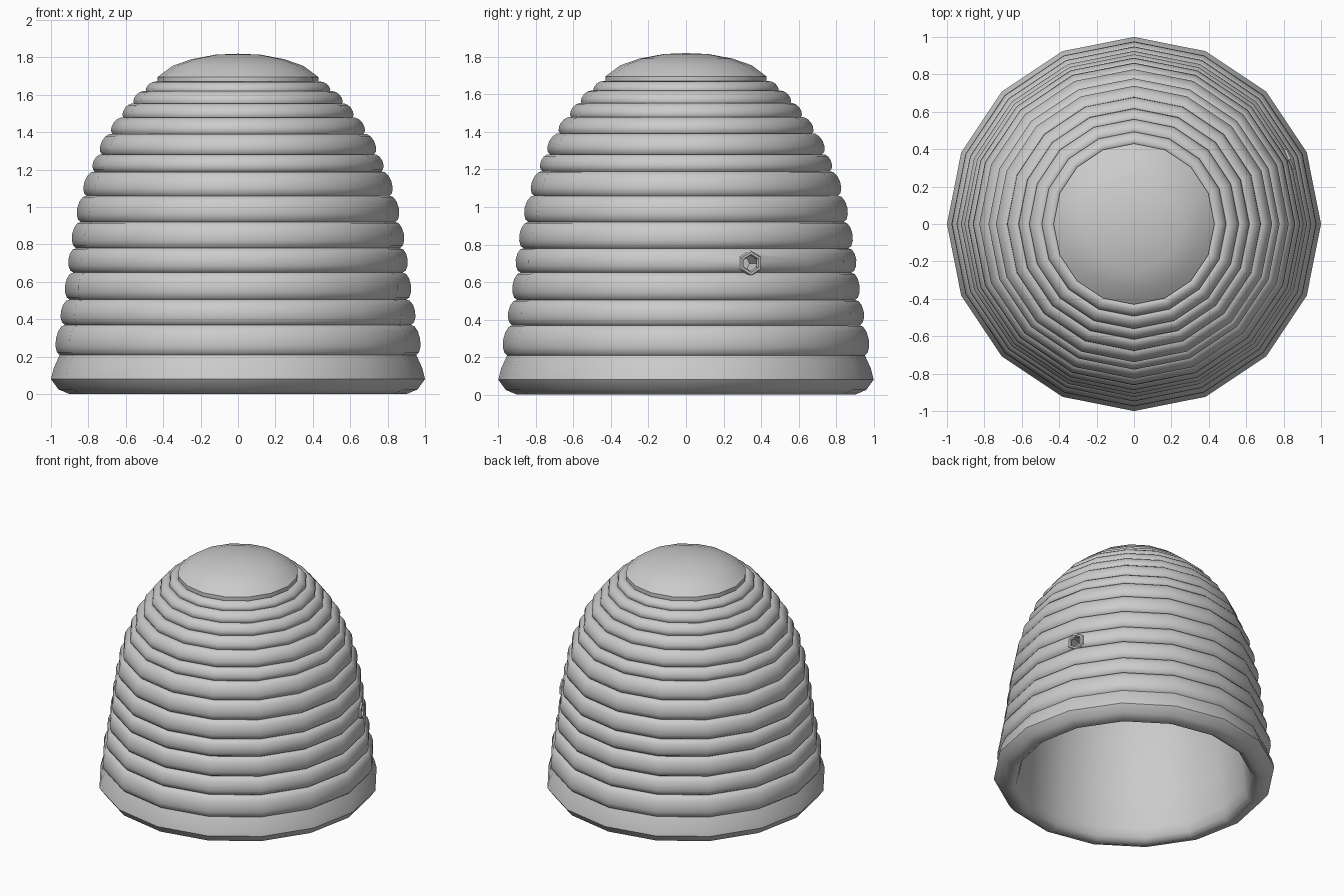
import bpy, bmesh, math
from math import pi, sin, cos
from mathutils import Vector, Matrix

if "Cube" in bpy.data.objects:
    bpy.data.objects.remove(bpy.data.objects["Cube"])

SIDES = 16


def activate(ob):
    bpy.ops.object.select_all(action='DESELECT')
    ob.select_set(True)
    bpy.context.view_layer.objects.active = ob


def revolve(name, profile):
    """Spin an (r, z) profile, from axis to axis, into a closed solid."""
    bm = bmesh.new()
    vs = [bm.verts.new((r, 0, z)) for r, z in profile]
    es = [bm.edges.new(p) for p in zip(vs, vs[1:])]
    bmesh.ops.spin(bm, geom=vs + es, cent=(0, 0, 0), axis=(0, 0, 1),
                   angle=2 * pi, steps=SIDES, use_duplicate=False)
    bmesh.ops.remove_doubles(bm, verts=bm.verts, dist=0.0005)
    bmesh.ops.recalc_face_normals(bm, faces=bm.faces)
    me = bpy.data.meshes.new(name)
    bm.to_mesh(me)
    bm.free()
    ob = bpy.data.objects.new(name, me)
    bpy.context.collection.objects.link(ob)
    return ob


# Inner wall, from the inner apex down to the rim
profile = [(0, 1.71), (0.17, 1.69), (0.32, 1.62), (0.46, 1.5), (0.6, 1.3),
           (0.71, 1.03), (0.77, 0.7), (0.80, 0.35), (0.82, 0.1),
           (0.84, 0.03), (0.87, 0.005)]
# Rounded foot
profile += [(0.90, 0), (0.96, 0.025), (1.0, 0.08), (0.985, 0.14)]
# Grooves between the wound coils
grooves = [(0.953, 0.21), (0.925, 0.37), (0.90, 0.505), (0.88, 0.65),
           (0.865, 0.78), (0.84, 0.92), (0.81, 1.06), (0.765, 1.19),
           (0.725, 1.28), (0.67, 1.39), (0.61, 1.475), (0.555, 1.55),
           (0.49, 1.615), (0.43, 1.665)]
for (r0, z0), (r1, z1) in zip(grooves, grooves[1:]):
    a, b = Vector((r0, z0)), Vector((r1, z1))
    d = b - a
    out = Vector((d.y, -d.x)).normalized() * min(0.035, d.length * 0.3)
    for i in range(6):
        t = pi * i / 6
        profile.append(tuple(a + d * (1 - cos(t)) / 2 + out * sin(t)))
# Crown
profile += [grooves[-1], (0.43, 1.695), (0.35, 1.755), (0.25, 1.79),
            (0.12, 1.815), (0, 1.82)]
hive = revolve("hive_shell", profile)

# Entrance hole through the right side
ang = pi / 8
aim = Matrix.Rotation(ang, 4, 'Z') @ Matrix.Translation((0.86, 0, 0.7)) @ Matrix.Rotation(pi / 2, 4, 'Y')
bpy.ops.mesh.primitive_cylinder_add(vertices=6, radius=0.05, depth=0.4)
cutter = bpy.context.object
cutter.name = "entrance_cutter"
cutter.hide_render = True
cutter.matrix_world = aim
bpy.context.view_layer.update()
activate(hive)
mod = hive.modifiers.new("entrance", 'BOOLEAN')
mod.object = cutter
mod.operation = 'DIFFERENCE'
mod.solver = 'EXACT'
bpy.ops.object.modifier_apply(modifier=mod.name)
bpy.data.objects.remove(cutter)
bpy.ops.object.shade_smooth_by_angle(angle=math.radians(45))

# Small lip round the entrance
bpy.ops.mesh.primitive_torus_add(major_segments=6, minor_segments=6,
                                 major_radius=0.055, minor_radius=0.014)
lip = bpy.context.object
lip.name = "entrance_lip"
lip.matrix_world = Matrix.Rotation(ang, 4, 'Z') @ Matrix.Translation((0.895, 0, 0.7)) @ Matrix.Rotation(pi / 2, 4, 'Y')
